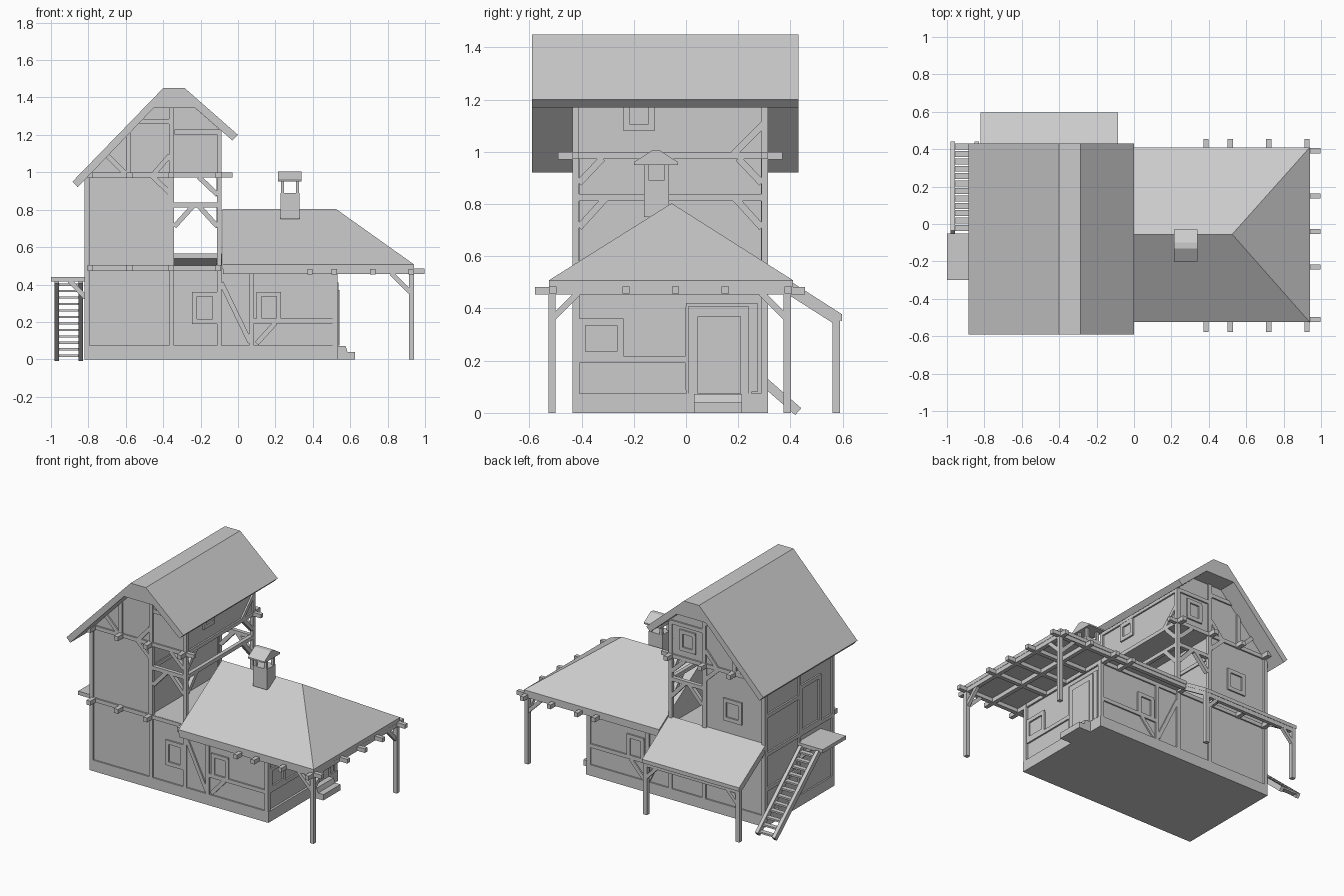
import bpy, bmesh
from mathutils import Vector


def mesh(name, verts, faces):
    bm = bmesh.new()
    vs = [bm.verts.new(v) for v in verts]
    for f in faces:
        bm.faces.new([vs[i] for i in f])
    bmesh.ops.recalc_face_normals(bm, faces=bm.faces)
    me = bpy.data.meshes.new(name)
    bm.to_mesh(me)
    bm.free()
    ob = bpy.data.objects.new(name, me)
    bpy.context.collection.objects.link(ob)
    return ob


def prism(name, pts, axis, a, b):
    """Extrude a profile along x (pts are y,z) or y (pts are x,z)."""
    put = (lambda p, t: (t, p[0], p[1])) if axis == 'x' else (lambda p, t: (p[0], t, p[1]))
    n = len(pts)
    faces = [range(n), range(n, 2 * n)]
    faces += [(i, (i + 1) % n, (i + 1) % n + n, i + n) for i in range(n)]
    return mesh(name, [put(p, a) for p in pts] + [put(p, b) for p in pts], faces)


def box(name, x0, x1, y0, y1, z0, z1):
    return prism(name, [(x0, z0), (x1, z0), (x1, z1), (x0, z1)], 'y', y0, y1)


def strut(name, p, q, n, w=0.026, depth=0.026):
    """Timber from p to q, lying in the plane with normal n."""
    p, q, n = Vector(p), Vector(q), Vector(n)
    u = (q - p).cross(n).normalized() * w / 2
    n = n * depth / 2
    ring = [u + n, u - n, -u - n, -u + n]
    faces = [range(4), range(4, 8)] + [(i, (i + 1) % 4, (i + 1) % 4 + 4, i + 4) for i in range(4)]
    return mesh(name, [p + r for r in ring] + [q + r for r in ring], faces)


# wall planes: in-wall coordinate and height to 3D point, plus normal
Y, X = (0, 1, 0), (1, 0, 0)
FACES = {'front': (Y, -0.422), 'back': (Y, 0.302), 'left': (X, -0.808), 'right': (X, 0.518),
         'upper_right': (X, -0.102), 'gallery': (X, -0.36)}


def timbers(face, *lines):
    n, c = FACES[face]
    for u0, z0, u1, z1 in lines:
        pt = (lambda u, z: (u, c, z)) if n == Y else (lambda u, z: (c, u, z))
        strut(face + '_timber', pt(u0, z0), pt(u1, z1), n)


def frame(face, u0, u1, z0, z1):
    h = 0.012
    timbers(face, (u0, z0 + h, u1, z0 + h), (u0, z1 - h, u1, z1 - h),
            (u0 + h, z0 + h, u0 + h, z1 - h), (u1 - h, z0 + h, u1 - h, z1 - h))


# walls
box('plinth', -0.82, 0.535, -0.435, 0.315, 0, 0.075)
box('lower_walls', -0.81, 0.52, -0.425, 0.305, 0.07, 0.485)
box('gallery_floor', -0.36, -0.085, -0.43, 0.31, 0.48, 0.502)
box('tower_walls', -0.81, -0.355, -0.425, 0.305, 0.48, 0.985)
prism('gable_room', [(-0.81, 0.975), (-0.1, 0.975), (-0.1, 1.23), (-0.23, 1.345),
                     (-0.45, 1.345), (-0.81, 0.985)], 'y', -0.425, 0.305)

# tower roof with a flat ridge
prism('tower_roof', [(-0.885, 0.95), (-0.40, 1.45), (-0.285, 1.45), (0, 1.2), (-0.03, 1.17),
                     (-0.23, 1.345), (-0.45, 1.345), (-0.857, 0.92)], 'y', -0.59, 0.43)

# hipped wing roof
x0, x1, y0, y1 = -0.083, 0.94, -0.525, 0.41
mesh('wing_roof', [(x, y, z) for z in (0.483, 0.508) for x, y in ((x0, y0), (x1, y0), (x1, y1), (x0, y1))]
     + [(x0, -0.055, 0.803), (0.525, -0.055, 0.803)],
     [(3, 2, 1, 0), (0, 1, 5, 4), (1, 2, 6, 5), (2, 3, 7, 6), (3, 0, 4, 8, 7),
      (4, 5, 9, 8), (5, 6, 9), (6, 7, 8, 9)])

# timber framing on both long sides
for face in ('front', 'back'):
    timbers(face, (-0.807, 0.07, -0.807, 0.985), (-0.355, 0.07, -0.355, 1.345),
            (-0.1, 0.07, -0.1, 1.22), (0.52, 0.07, 0.52, 0.48), (0.073, 0.07, 0.073, 0.48),
            (-0.82, 0.488, -0.085, 0.488), (-0.82, 0.985, -0.03, 0.985),
            (-0.08, 0.468, 0.53, 0.468), (0.073, 0.205, 0.52, 0.205),
            (-0.35, 0.825, -0.1, 0.825), (-0.34, 0.71, -0.24, 0.82), (-0.11, 0.71, -0.21, 0.82),
            (-0.11, 0.88, -0.21, 0.975), (-0.34, 1.215, -0.1, 1.215), (-0.53, 1.272, -0.36, 1.272),
            (-0.587, 0.985, -0.587, 1.21), (-0.70, 1.09, -0.60, 0.99), (-0.46, 0.98, -0.365, 1.09),
            (-0.46, 0.98, -0.365, 0.89), (-0.09, 0.41, 0.065, 0.09), (0.1, 0.085, 0.2, 0.195))
    frame(face, 0.1, 0.23, 0.195, 0.36)
frame('front', -0.245, -0.11, 0.19, 0.36)
frame('back', -0.64, -0.50, 0.65, 0.80)
frame('back', -0.29, -0.17, 1.04, 1.18)

# end walls
timbers('left', (-0.42, 0.07, -0.42, 0.985), (0.3, 0.07, 0.3, 0.985), (-0.06, 0.07, -0.06, 0.975),
        (-0.43, 0.488, 0.31, 0.488), (-0.43, 0.965, 0.31, 0.965), (-0.06, 0.75, 0.3, 0.75),
        (-0.06, 0.25, 0.3, 0.25))
frame('left', -0.29, -0.07, 0.49, 0.82)
timbers('right', (-0.42, 0.07, -0.42, 0.48), (0.3, 0.07, 0.3, 0.48), (-0.43, 0.468, 0.31, 0.468),
        (-0.42, 0.205, 0, 0.205), (0.26, 0.08, 0.26, 0.42))
frame('right', -0.41, -0.24, 0.21, 0.36)
timbers('upper_right', (-0.43, 0.825, 0.31, 0.825), (-0.49, 0.985, 0.37, 0.985),
        (-0.43, 1.215, 0.31, 1.215), (0.18, 0.99, 0.3, 1.11), (-0.41, 0.88, -0.32, 0.975),
        (0.29, 0.88, 0.20, 0.975), (-0.41, 0.71, -0.31, 0.82), (0.29, 0.71, 0.19, 0.82))
frame('upper_right', -0.24, -0.12, 1.08, 1.2)
timbers('gallery', (-0.42, 0.5, -0.42, 0.98), (0.3, 0.5, 0.3, 0.98), (-0.43, 0.825, 0.31, 0.825))

# projecting floor joists
for z in (0.488, 0.985):
    for x in (-0.79, -0.58, -0.36, -0.105):
        for a, b in ((-0.49, -0.42), (0.3, 0.37)):
            box('floor_joist_end', x - 0.015, x + 0.015, a, b, z - 0.015, z + 0.015)

# door and steps
frame('right', 0, 0.25, 0.075, 0.42)
box('door_frame', 0.52, 0.537, 0.01, 0.24, 0.075, 0.41)
box('door', 0.53, 0.543, 0.045, 0.21, 0.075, 0.37)
prism('door_steps', [(0.53, 0), (0.625, 0), (0.625, 0.04), (0.585, 0.04), (0.575, 0.072), (0.53, 0.072)],
      'y', 0.03, 0.215)

# porch roof beams, posts and braces
for y in (-0.51, -0.23, -0.04, 0.15, 0.392):
    box('porch_rafter', -0.08 if y in (-0.51, 0.392) else 0.5, 0.998, y - 0.014, y + 0.014, 0.457, 0.485)
for x in (0.385, 0.515, 0.72, 0.925):
    box('porch_cross_beam', x - 0.014, x + 0.014, -0.578, 0.455, 0.453, 0.482)
for y, s in ((-0.513, 1), (0.388, -1)):
    box('porch_post', 0.913, 0.941, y - 0.014, y + 0.014, 0, 0.46)
    strut('porch_brace', (0.92, y, 0.36), (0.82, y, 0.46), Y, 0.024, 0.022)
    strut('porch_brace', (0.925, y, 0.36), (0.925, y + s * 0.1, 0.46), X, 0.024, 0.022)

# chimney
box('chimney_stack', 0.226, 0.33, -0.16, -0.066, 0.75, 0.89)
for x in (0.238, 0.318):
    for y in (-0.15, -0.076):
        box('chimney_pillar', x - 0.009, x + 0.009, y - 0.009, y + 0.009, 0.88, 0.955)
prism('chimney_cap', [(-0.2, 0.95), (-0.03, 0.95), (-0.03, 0.96), (-0.1, 1.005), (-0.13, 1.005),
                      (-0.2, 0.96)], 'x', 0.215, 0.34)

# rear lean-to
prism('lean_to_roof', [(0.305, 0.565), (0.597, 0.378), (0.597, 0.352), (0.305, 0.538)], 'x', -0.82, -0.085)
for x, s in ((-0.803, 1), (-0.103, -1)):
    box('lean_to_post', x - 0.014, x + 0.014, 0.562, 0.59, 0, 0.37)
    strut('lean_to_rafter', (x, 0.3, 0.527), (x, 0.585, 0.345), X)
    strut('lean_to_brace', (x, 0.576, 0.25), (x + s * 0.09, 0.576, 0.345), Y, 0.022, 0.022)
box('lean_to_beam', -0.81, -0.095, 0.564, 0.588, 0.33, 0.358)

# side landing and ladder stair
box('landing', -1.0, -0.81, -0.3, -0.05, 0.415, 0.44)
for y in (-0.28, -0.07):
    strut('landing_brace', (-0.815, y, 0.33), (-0.9, y, 0.42), Y)
for x in (-0.97, -0.842):
    strut('stair_stringer', (x, -0.045, 0.42), (x, 0.43, 0.005), X, 0.035, 0.024)
for i in range(12):
    t = (i + 0.6) / 12
    y, z = -0.045 + 0.475 * t, 0.42 - 0.415 * t
    box('stair_tread', -0.965, -0.845, y - 0.016, y + 0.016, z - 0.006, z + 0.006)
